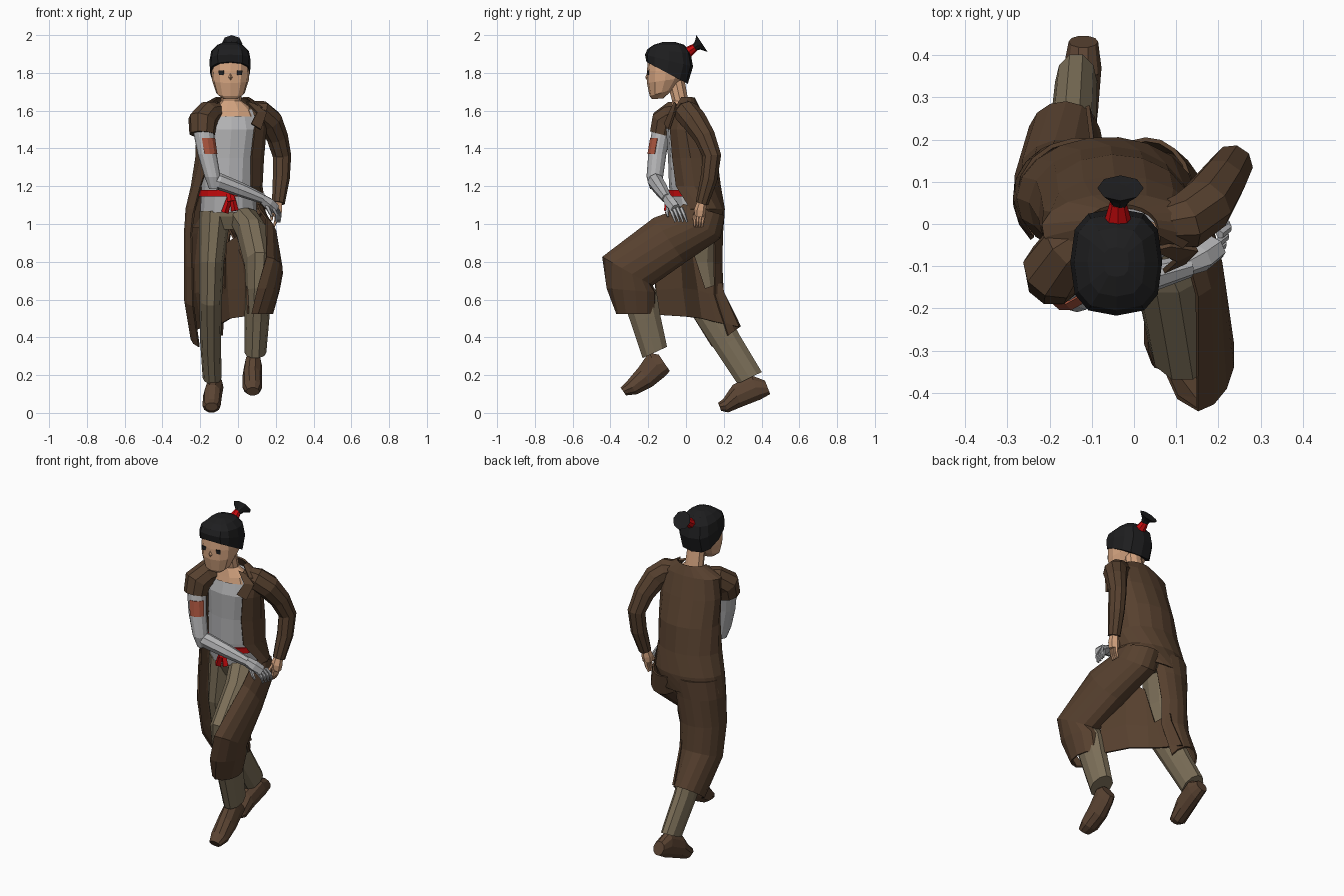
import bpy, bmesh
from math import sin, cos, radians, pi, copysign
from mathutils import Vector, Matrix


def material(name, rgb):
    m = bpy.data.materials.new(name)
    m.diffuse_color = (*rgb, 1)
    return m


COAT = material("brown coat", (0.095, 0.052, 0.028))
PANTS = material("tan trousers", (0.20, 0.158, 0.098))
SHIRT = material("grey shirt", (0.46, 0.46, 0.47))
SKIN = material("skin", (0.66, 0.37, 0.215))
HAIR = material("black hair", (0.013, 0.013, 0.014))
RED = material("red cloth", (0.58, 0.003, 0.004))
SHOE = material("brown shoe", (0.105, 0.058, 0.033))
PATCH = material("rust patch", (0.38, 0.085, 0.045))


def skin_rows(name, rows, mat, closed=True, thick=0.0):
    """Join rows of points into a surface; closed rows get end caps."""
    bm = bmesh.new()
    vs = [[bm.verts.new(p) for p in row] for row in rows]
    n = len(vs[0])
    for a, b in zip(vs, vs[1:]):
        for i in range(n if closed else n - 1):
            j = (i + 1) % n
            bm.faces.new((a[i], a[j], b[j], b[i]))
    if closed:
        bm.faces.new(vs[0])
        bm.faces.new(vs[-1])
    bmesh.ops.recalc_face_normals(bm, faces=bm.faces)
    me = bpy.data.meshes.new(name)
    bm.to_mesh(me)
    bm.free()
    me.materials.append(mat)
    ob = bpy.data.objects.new(name, me)
    bpy.context.collection.objects.link(ob)
    if thick:
        s = ob.modifiers.new("thickness", "SOLIDIFY")
        s.thickness, s.offset = thick, 0
    return ob


def loft(name, rings, mat, n=10, thick=0.01, square=1.0):
    """Rings: x, y, z, rx, ry, tilt about x (deg) [, start angle, end angle].
    square below 1 makes the rings boxier."""
    rows, is_open = [], len(rings[0]) > 6
    box = lambda v: copysign(abs(v) ** square, v)
    for x, y, z, rx, ry, tilt, *arc in rings:
        a0, a1 = arc if arc else (0, 360)
        rot = Matrix.Rotation(radians(tilt), 3, 'X')
        row = []
        for i in range(n):
            t = radians(a0 + (a1 - a0) * i / (n - 1 if is_open else n))
            row.append(Vector((x, y, z)) + rot @ Vector((rx * box(cos(t)), ry * box(sin(t)), 0)))
        rows.append(row)
    return skin_rows(name, rows, mat, not is_open, thick if is_open else 0)


def limb(name, pts, mat, n=8):
    """Round tube through points x, y, z, radius."""
    c = [Vector(p[:3]) for p in pts]
    rows, side = [], None
    for i, p in enumerate(pts):
        d = (c[min(i + 1, len(c) - 1)] - c[max(i - 1, 0)]).normalized()
        ref = side if side else Vector((0, 1, 0)) if abs(d.y) < 0.8 else Vector((1, 0, 0))
        side = (ref - d * ref.dot(d)).normalized()
        up = d.cross(side)
        rows.append([c[i] + p[3] * (side * cos(2 * pi * k / n) + up * sin(2 * pi * k / n))
                     for k in range(n)])
    return skin_rows(name, rows, mat)


# Head, neck and hair
loft("face", [(-.04, -.15, 1.663, .04, .03, 4), (-.04, -.13, 1.695, .076, .065, 16),
              (-.04, -.112, 1.76, .097, .096, 8), (-.04, -.107, 1.81, .101, .1, 0),
              (-.04, -.1, 1.88, .098, .1, 0)], SKIN, 12, square=.85)
limb("nose", [(-.04, -.196, 1.81, .006), (-.04, -.203, 1.775, .013), (-.04, -.198, 1.765, .01)], SKIN, 4)
for x in (-.088, .008):
    loft("eye", [(x, -.199, 1.79, .013, .005, 0), (x, -.199, 1.812, .016, .005, 0)], HAIR, 6)
loft("neck", [(-.03, -.03, 1.57, .12, .065, 0), (-.03, -.03, 1.61, .105, .058, 10),
              (-.035, -.03, 1.65, .055, .045, 0), (-.035, -.055, 1.76, .05, .05, 0)], SKIN)
loft("hair", [(-.042, -.1, 1.8, .106, .124, -28), (-.042, -.09, 1.865, .109, .131, -14),
              (-.042, -.09, 1.915, .1, .115, -5), (-.042, -.09, 1.948, .068, .082, 0),
              (-.042, -.09, 1.963, .03, .035, 0)], HAIR, 12, square=.72)
loft("hair_tie", [(-.038, -.005, 1.9, .036, .032, -56), (-.038, .05, 1.937, .02, .02, -56)], RED, 8)
loft("hair_tail", [(-.035, .045, 1.933, .018, .018, -56), (-.033, .062, 1.945, .028, .026, -56),
                   (-.032, .085, 1.955, .055, .054, -56), (-.032, .082, 1.957, .02, .02, -56)], HAIR, 8)

# Shirt body and sash
loft("shirt", [(-.035, -.02, 1.615, .13, .06, 15), (-.035, -.01, 1.5, .16, .095, 0),
               (-.045, .015, 1.35, .145, .11, 0), (-.05, .02, 1.2, .142, .11, 0),
               (-.05, .05, 1.06, .15, .118, 0)], SHIRT, 12)
loft("sash", [(-.055, .03, 1.145, .15, .121, 0, 185, 355),
              (-.055, .028, 1.18, .149, .121, 0, 185, 355)], RED, 9)
limb("sash_knot", [(-.045, -.092, 1.175, .02), (-.035, -.098, 1.12, .026)], RED, 6)
limb("sash_tail_right", [(-.045, -.094, 1.14, .014), (-.07, -.09, 1.06, .02)], RED, 4)
limb("sash_tail_left", [(-.03, -.094, 1.14, .014), (-.016, -.097, 1.07, .02)], RED, 4)

# Trousers
loft("trouser_seat", [(-.045, .05, 1.12, .135, .11, 0), (-.045, .065, 1.04, .145, .118, 0),
                      (-.045, .07, .97, .1, .09, 0)], PANTS)
loft("right_trouser_leg", [(-.12, .06, 1.07, .085, .112, 0), (-.14, .05, .8, .066, .105, 0),
                           (-.145, .085, .6, .06, .095, 20), (-.145, .22, .37, .055, .08, 30),
                           (-.137, .337, .185, .05, .075, 26)], PANTS)
loft("left_trouser_leg", [(.025, .05, 1.05, .085, .11, -20), (.08, -.1, .935, .085, .115, -55),
                          (.115, -.285, .78, .08, .115, -40), (.108, -.255, .65, .068, .105, -5),
                          (.1, -.215, .5, .066, .085, 14), (.092, -.165, .32, .058, .075, 25)], PANTS)

# Shoes
loft("right_shoe", [(-.12, .432, .135, .035, .04, -69), (-.122, .37, .135, .045, .072, -69),
                    (-.135, .27, .09, .05, .066, -69), (-.14, .21, .038, .048, .04, -69),
                    (-.14, .178, .032, .034, .024, -69)], SHOE)
loft("left_shoe", [(.085, -.115, .265, .036, .055, -56), (.08, -.155, .255, .046, .08, -56),
                   (.075, -.215, .19, .052, .066, -56), (.076, -.285, .135, .052, .046, -56),
                   (.078, -.332, .113, .036, .026, -56)], SHOE)

# Open coat body
loft("coat_body", [(-.03, -.01, 1.668, .085, .052, 0, 195, -15),
                   (-.035, -.01, 1.615, .18, .078, 0, 215, -35),
                   (-.035, .0, 1.5, .182, .11, 0, 235, -48),
                   (-.045, .03, 1.35, .178, .13, 0, 235, -50),
                   (-.06, .045, 1.2, .185, .135, 0, 222, -45),
                   (-.065, .06, 1.08, .208, .142, 0, 218, -15),
                   (-.08, .065, .98, .2, .13, 0, 215, 40)], COAT, 13)
for s, edge in (("right", -.15), ("left", .1)):
    k = 1 if s == "left" else -1
    skin_rows(s + "_lapel", [[(-.03 + k * .075, -.06, 1.645), (edge, -.085, 1.59), (edge - k * .03, -.112, 1.53)],
                             [(-.03 + k * .115, -.05, 1.635), (edge + k * .05, -.06, 1.59),
                              (edge + k * .02, -.09, 1.5)]], COAT, False, .012)

# Coat skirts: one wraps the trailing leg, one drapes over the raised leg
loft("coat_right_skirt", [(-.125, .065, 1.06, .148, .135, 0, 222, 35),
                          (-.145, .065, .95, .137, .128, 0, 222, 40),
                          (-.158, .06, .78, .124, .128, 5, 228, 45),
                          (-.165, .09, .6, .116, .115, 22, 232, 35),
                          (-.165, .208, .4, .082, .097, 36, 240, 10)], COAT, 10)
loft("coat_left_skirt", [(.03, .075, 1.08, .105, .13, -15, -45, 150),
                         (.05, .06, 1.01, .11, .145, -35, -55, 150),
                         (.1, -.095, .92, .105, .15, -55, -62, 145),
                         (.142, -.31, .75, .092, .15, -30, -85, 155),
                         (.132, -.29, .65, .085, .128, -5, -110, 190),
                         (.115, -.265, .525, .066, .1, 0, -130, 200)], COAT, 11)
# Cloth hanging between the legs
skin_rows("coat_inner_panel",
          [[(.1, -.165, .52), (.03, .0, .51), (-.04, .08, .5), (-.075, .16, .48), (-.11, .28, .455)],
           [(.1, -.16, .65), (.04, -.02, .66), (-.05, .06, .65), (-.065, .12, .63), (-.1, .2, .64)],
           [(.09, -.17, .8), (.02, -.04, .95), (-.06, .02, .9), (-.065, .1, .66), (-.1, .19, .69)]],
          COAT, False, .01)

# Right arm: short torn coat sleeve, grey arm with a patch, gloved hand
limb("right_coat_sleeve", [(-.1, -.02, 1.6, .05), (-.155, -.06, 1.585, .07), (-.188, -.11, 1.545, .078),
                           (-.19, -.128, 1.475, .068)], COAT, 9)
loft("right_upper_arm", [(-.188, -.125, 1.52, .056, .052, 0), (-.163, -.152, 1.37, .05, .048, 0),
                         (-.135, -.165, 1.25, .042, .044, 0), (-.125, -.16, 1.185, .028, .03, 0)], SHIRT, 12)
loft("arm_patch", [(-.177, -.137, 1.455, .056, .053, 0, 255, 345),
                   (-.163, -.152, 1.37, .054, .052, 0, 255, 345)], PATCH, 4, .004)
limb("right_forearm", [(-.145, -.155, 1.23, .034), (-.1, -.16, 1.225, .044), (.02, -.13, 1.18, .038),
                       (.13, -.1, 1.135, .027)], SHIRT)
limb("right_hand", [(.12, -.1, 1.14, .025), (.16, -.08, 1.11, .034), (.195, -.055, 1.08, .03)], SHIRT, 6)
for i in range(4):
    limb("right_finger", [(.185 + .006 * i, -.085 + .02 * i, 1.085, .011),
                          (.205 + .006 * i, -.07 + .02 * i, 1.05, .01),
                          (.205 + .005 * i, -.055 + .02 * i, 1.01, .006)], SHIRT, 5)
limb("right_thumb", [(.15, -.095, 1.1, .012), (.17, -.1, 1.06, .01), (.18, -.095, 1.04, .006)], SHIRT, 5)

# Left arm: long coat sleeve and bare hand
limb("left_coat_sleeve", [(.05, -.005, 1.605, .048), (.12, .005, 1.588, .068), (.17, .045, 1.545, .068),
                          (.208, .1, 1.46, .058), (.232, .138, 1.36, .05), (.228, .122, 1.24, .046),
                          (.213, .085, 1.11, .035)], COAT, 9)
limb("left_hand", [(.212, .085, 1.12, .024), (.206, .075, 1.075, .032), (.203, .072, 1.04, .028)], SKIN, 6)
for i in range(4):
    limb("left_finger", [(.205, .05 + .015 * i, 1.05, .01), (.2, .048 + .014 * i, 1.015, .009),
                         (.188, .046 + .013 * i, .985, .006)], SKIN, 5)
limb("left_thumb", [(.195, .06, 1.08, .011), (.178, .045, 1.045, .009), (.178, .04, 1.02, .006)], SKIN, 5)
